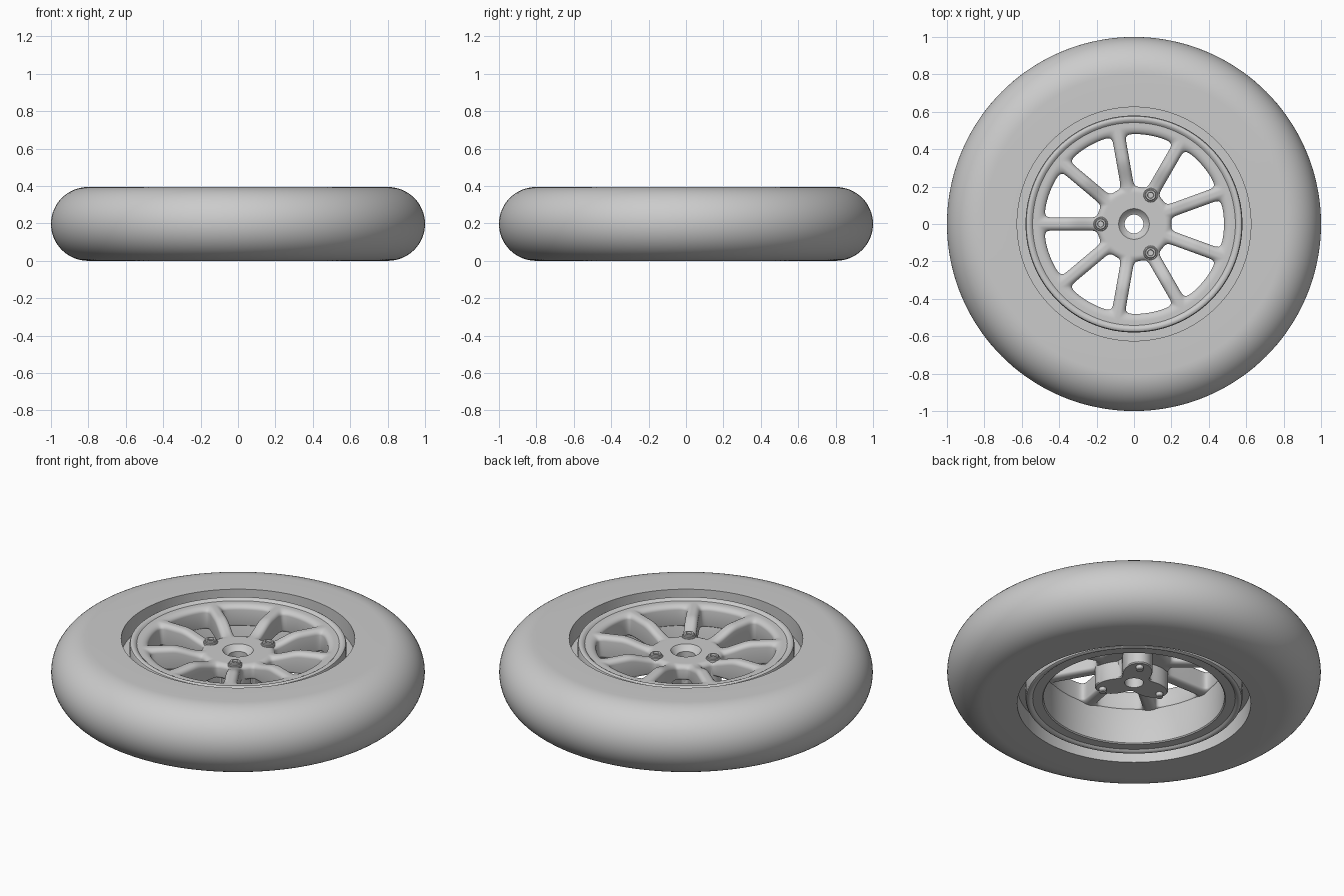
import bpy, bmesh, math
from math import sin, cos, pi, radians
from mathutils import Matrix, Vector

cube = bpy.data.objects.get("Cube")
if cube:
    bpy.data.objects.remove(cube, do_unlink=True)

grey = bpy.data.materials.new("plain grey")
grey.use_nodes = True
colour = (0.6, 0.6, 0.6, 1)
grey.diffuse_color = colour
grey.node_tree.nodes["Principled BSDF"].inputs["Base Color"].default_value = colour

SPOKES = 9
HALF = pi / SPOKES          # half the angle of one window sector
HUB_TOP, RIM_TOP = 0.325, 0.365


def finish(bm, name, angle=35):
    bmesh.ops.remove_doubles(bm, verts=bm.verts, dist=1e-5)
    bmesh.ops.recalc_face_normals(bm, faces=bm.faces)
    mesh = bpy.data.meshes.new(name)
    bm.to_mesh(mesh)
    bm.free()
    mesh.materials.append(grey)
    obj = bpy.data.objects.new(name, mesh)
    bpy.context.collection.objects.link(obj)
    bpy.ops.object.select_all(action='DESELECT')
    obj.select_set(True)
    bpy.context.view_layer.objects.active = obj
    bpy.ops.object.shade_smooth_by_angle(angle=radians(angle))
    return obj


def bridge(bm, a, b):
    n = len(a)
    for i in range(n):
        j = (i + 1) % n
        bm.faces.new((a[i], a[j], b[j], b[i]))


def revolve(name, profile, steps=144, centre=(0, 0), closed=True):
    """Spin an (r, z) profile about a vertical axis."""
    bm = bmesh.new()
    rings = []
    for r, z in profile:
        rings.append([bm.verts.new((centre[0] + r * cos(2 * pi * i / steps),
                                    centre[1] + r * sin(2 * pi * i / steps), z))
                      for i in range(steps)])
    for a, b in zip(rings, rings[1:]):
        bridge(bm, a, b)
    if closed:
        bridge(bm, rings[-1], rings[0])
    else:
        bm.faces.new(rings[0])
        bm.faces.new(rings[-1])
    return finish(bm, name)


# Tyre: flat sidewalls, half-round tread
T = 0.1975
tread = [(0.8 + 0.2 * cos(a), T + T * sin(a))
         for a in (pi / 2 - pi * i / 32 for i in range(33))]
revolve("tyre", [(0.565, 0.29), (0.625, 0.29), (0.625, 2 * T)] + tread
        + [(0.625, 0), (0.625, 0.105), (0.565, 0.105)])

# Rim barrel with a rounded bead at each end
bead = [(0.542, 0.0), (0.55, 0.007), (0.558, 0.011), (0.568, 0.011),
        (0.576, 0.006), (0.58, -0.004), (0.58, -0.085)]
top = [(r, RIM_TOP + z) for r, z in bead]
bottom = [(r, 0.032 - z) for r, z in reversed(bead)]
revolve("rim_barrel", [(0.484, 0.3), (0.5, 0.33), (0.53, RIM_TOP)] + top
        + bottom + [(0.49, 0.032), (0.484, 0.038)])


# Spoked face: each sector is a rounded window blended out to its border
def sector_loop(r_in, r_out, w):
    """Closed outline between two spokes, inset by w from their centre lines."""
    s0, s1 = math.sqrt(r_in ** 2 - w ** 2), math.sqrt(r_out ** 2 - w ** 2)
    a0, a1 = HALF - math.asin(w / r_in), HALF - math.asin(w / r_out)

    def side(t, sign):
        s = s0 + (s1 - s0) * t
        return Vector((s * cos(HALF) + w * sin(HALF),
                       sign * (s * sin(HALF) - w * cos(HALF))))

    def arc(r, a):
        return Vector((r * cos(a), r * sin(a)))

    pts = [side(i / 24, -1) for i in range(24)]
    pts += [arc(r_out, -a1 + 2 * a1 * i / 16) for i in range(16)]
    pts += [side(1 - i / 24, 1) for i in range(24)]
    pts += [arc(r_in, a0 - 2 * a0 * i / 8) for i in range(8)]
    return pts


def relax(pts, times):
    for _ in range(times):
        pts = [(pts[i - 1] + 2 * p + pts[(i + 1) % len(pts)]) / 4
               for i, p in enumerate(pts)]
    return pts


def face_top(r):
    t = min(max((r - 0.19) / 0.17, 0), 1)
    return HUB_TOP + (RIM_TOP - HUB_TOP) * t * t * (3 - 2 * t)


def face_bottom(r):
    return 0.235


def roundover(u, size):
    k = max(1 - u / 0.8, 0)
    return size * (1 - math.sqrt(1 - k * k))


window = relax(sector_loop(0.2, 0.482, 0.035), 6)
border = sector_loop(0.16, 0.53, 0)
blend = [0, 0.03, 0.1, 0.2, 0.33, 0.5, 0.65, 0.8, 1]
layers = [(u, face_bottom, 0.018) for u in reversed(blend)]
layers += [(u, face_top, -0.026) for u in blend]

bm = bmesh.new()
for k in range(SPOKES):
    turn = Matrix.Rotation(2 * HALF * k, 3, 'Z')
    rings = []
    for u, height, size in layers:
        ring = []
        for p, q in zip(window, border):
            v = p.lerp(q, u)
            z = height(v.length) + math.copysign(roundover(u, abs(size)), size)
            ring.append(bm.verts.new(turn @ Vector((v.x, v.y, z))))
        rings.append(ring)
    for a, b in zip(rings, rings[1:]):
        bridge(bm, a, b)
finish(bm, "spoked_face", 50)

# Hub with a countersunk bore
revolve("hub", [(0.05, 0.13), (0.05, 0.295), (0.06, 0.3), (0.076, 0.318),
                (0.082, HUB_TOP), (0.16, HUB_TOP), (0.16, 0.235),
                (0.1, 0.235), (0.085, 0.13)], steps=72)

# Three-lobed mounting flange behind the hub
bm = bmesh.new()
N = 96
angles = [2 * pi * i / N for i in range(N)]


def lobe(z, inset=0.0):
    return [bm.verts.new(((0.155 - 0.063 * cos(3 * a) - inset) * cos(a),
                          (0.155 - 0.063 * cos(3 * a) - inset) * sin(a), z))
            for a in angles]


def bore(z):
    return [bm.verts.new((0.051 * cos(a), 0.051 * sin(a), z)) for a in angles]


loops = [bore(0.13), lobe(0.13, 0.006), lobe(0.136), lobe(0.29), bore(0.29)]
for i, loop in enumerate(loops):
    bridge(bm, loop, loops[(i + 1) % len(loops)])
finish(bm, "mounting_flange")

# Bolts: socket heads on the face, shank ends at the back
for i, degrees in enumerate((60, 180, 300)):
    a = radians(degrees)
    at = (0.178 * cos(a), 0.178 * sin(a))
    n = str(i + 1)
    revolve("bolt_washer_" + n, [(0.038, 0.3), (0.038, 0.329), (0.035, 0.332)],
            32, at, closed=False)
    revolve("bolt_head_" + n, [(0.03, 0.31), (0.03, 0.341), (0.026, 0.345),
                               (0.017, 0.345), (0.015, 0.334)],
            32, at, closed=False)
    revolve("bolt_shank_" + n, [(0.02, 0.2), (0.02, 0.11), (0.016, 0.105)],
            24, at, closed=False)
